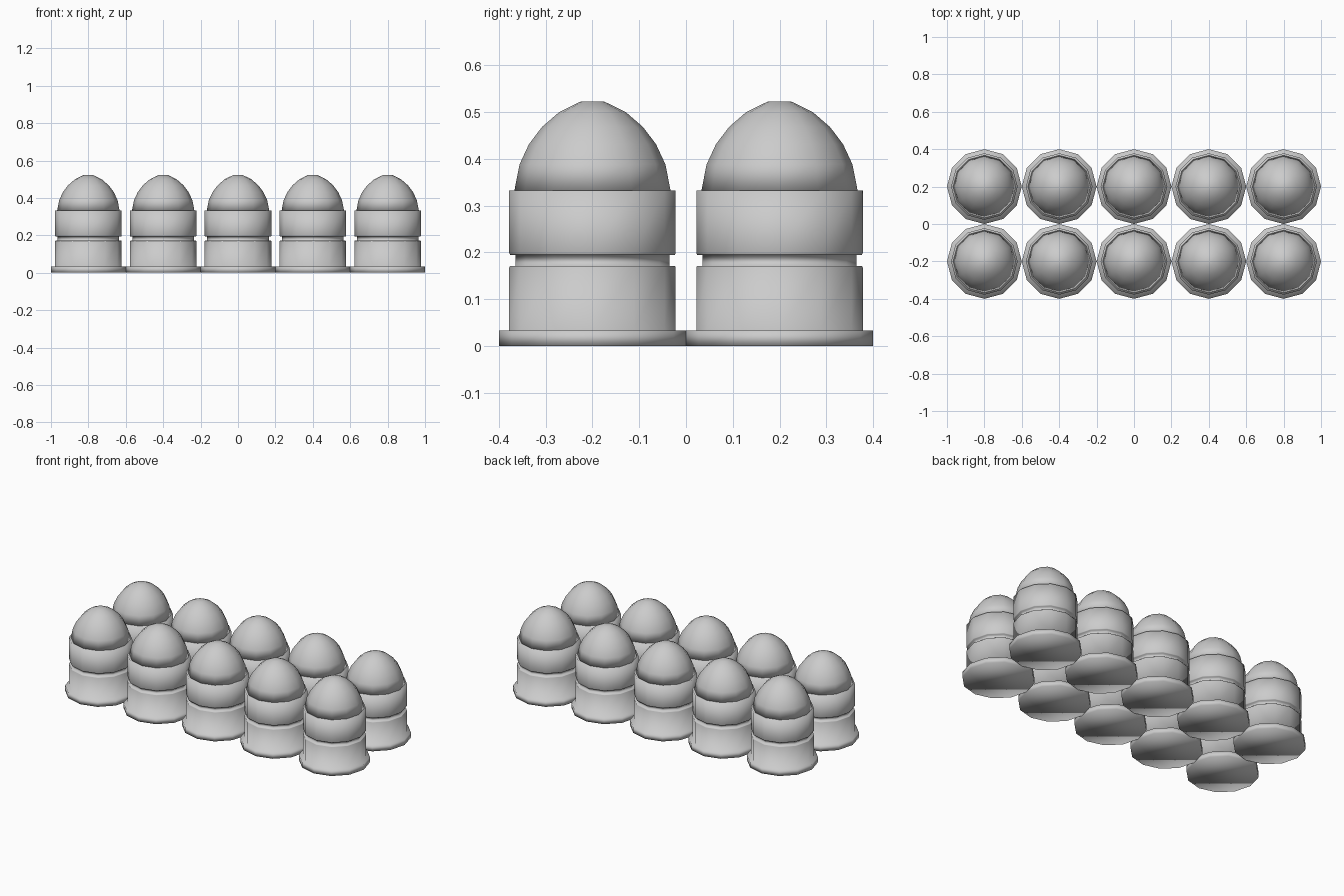
import bpy, bmesh
from math import cos, sin, pi, radians

if "Cube" in bpy.data.objects:
    bpy.data.objects.remove(bpy.data.objects["Cube"])

SIDES = 12


def lathe(name, profile):
    """Revolve (radius, z) points around z and cap both ends."""
    bm = bmesh.new()
    rings = [[bm.verts.new((r * cos(2 * pi * i / SIDES), r * sin(2 * pi * i / SIDES), z))
              for i in range(SIDES)] for r, z in profile]
    for a, b in zip(rings, rings[1:]):
        for i in range(SIDES):
            j = (i + 1) % SIDES
            bm.faces.new((a[i], a[j], b[j], b[i]))
    bm.faces.new(rings[0][::-1])
    bm.faces.new(rings[-1])
    for f in bm.faces:
        f.smooth = True
    # keep hard steps crisp, smooth the round walls
    for e in bm.edges:
        e.smooth = e.calc_face_angle(0) < radians(35)
    mesh = bpy.data.meshes.new(name)
    bm.to_mesh(mesh)
    bm.free()
    return mesh


# Base casing: wide foot rim, straight wall, narrow groove, upper band
casing = lathe("casing", [(0.2, 0), (0.2, 0.033), (0.178, 0.033), (0.178, 0.168),
                          (0.176, 0.171), (0.165, 0.171), (0.165, 0.194),
                          (0.176, 0.194), (0.178, 0.198), (0.178, 0.332)])
# Rounded dome sitting on the casing
dome = lathe("dome", [(0.167, 0.332), (0.156, 0.388), (0.136, 0.431),
                      (0.108, 0.468), (0.071, 0.500), (0.026, 0.522)])

# Two rows of five
for row in range(2):
    for col in range(5):
        for mesh in (casing, dome):
            ob = bpy.data.objects.new(f"{mesh.name}_{row}_{col}", mesh)
            ob.location = (-0.8 + 0.4 * col, -0.2 + 0.4 * row, 0)
            bpy.context.collection.objects.link(ob)
